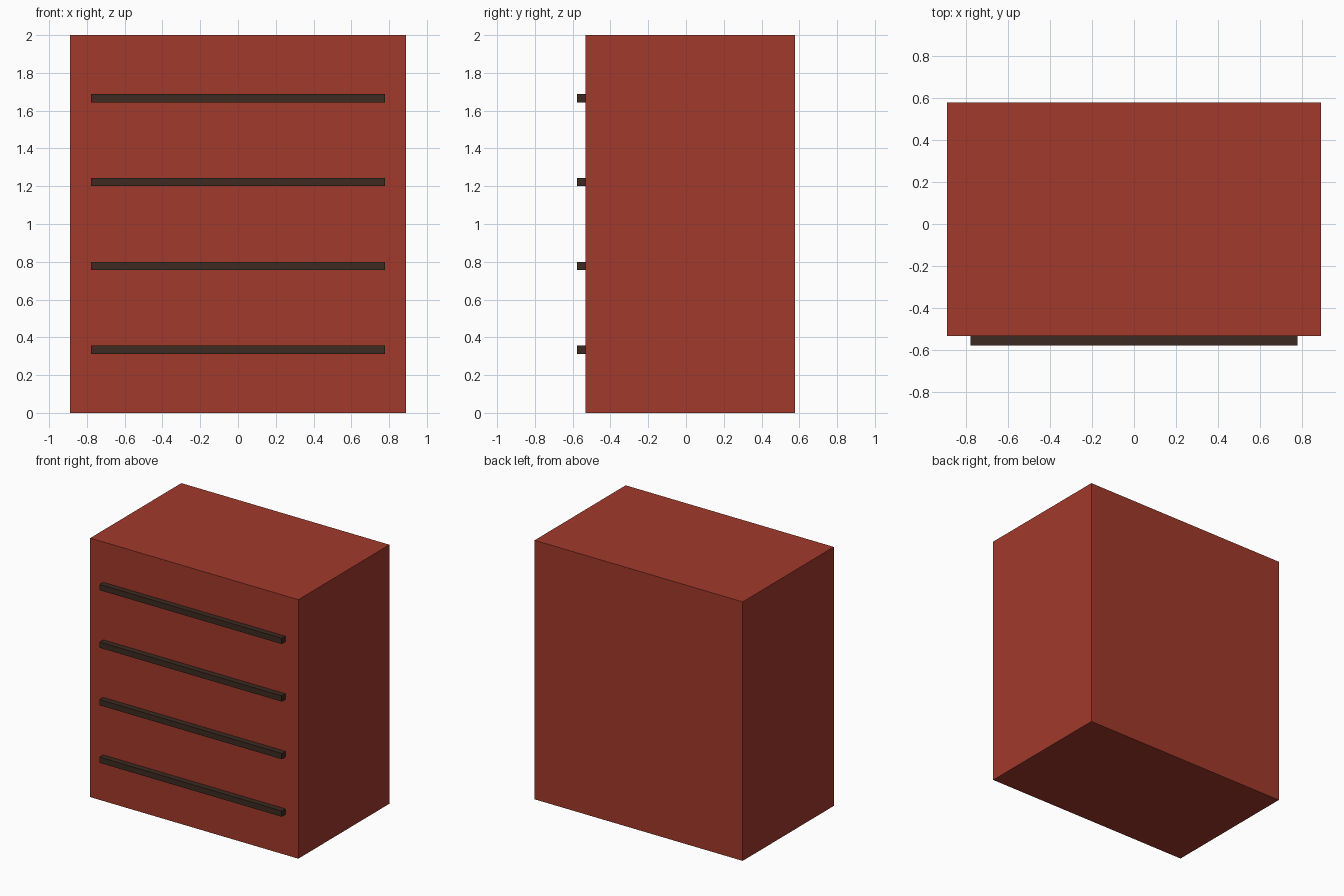
import bpy

if "Cube" in bpy.data.objects:
    bpy.data.objects.remove(bpy.data.objects["Cube"], do_unlink=True)


def make_material(name, color):
    mat = bpy.data.materials.new(name)
    mat.use_nodes = True
    mat.diffuse_color = color
    mat.node_tree.nodes["Principled BSDF"].inputs["Base Color"].default_value = color
    return mat


def make_box(name, center, size, mat):
    bpy.ops.mesh.primitive_cube_add(size=1, location=center)
    box = bpy.context.object
    box.name = name
    box.scale = size
    bpy.ops.object.transform_apply(location=False, rotation=False, scale=True)
    box.data.materials.append(mat)
    return box


red = make_material("brick red", (0.36, 0.041, 0.024, 1))
brown = make_material("dark brown", (0.045, 0.023, 0.015, 1))

WIDTH, DEPTH, HEIGHT = 1.778, 1.111, 2.0
BAR = 0.0444          # thickness of each handle bar
ROWS = 4

# Cabinet body, set back by the handle thickness
make_box("cabinet_body", (0, BAR / 2, HEIGHT / 2), (WIDTH, DEPTH, HEIGHT), red)

# One long handle bar per drawer, evenly spaced up the front
front_y = BAR / 2 - DEPTH / 2
for i in range(ROWS):
    z = HEIGHT / 6 + i * HEIGHT * 2 / 9
    make_box(f"drawer_handle_{i + 1}", (0, front_y - BAR / 2, z),
             (1.556, BAR, BAR), brown)
